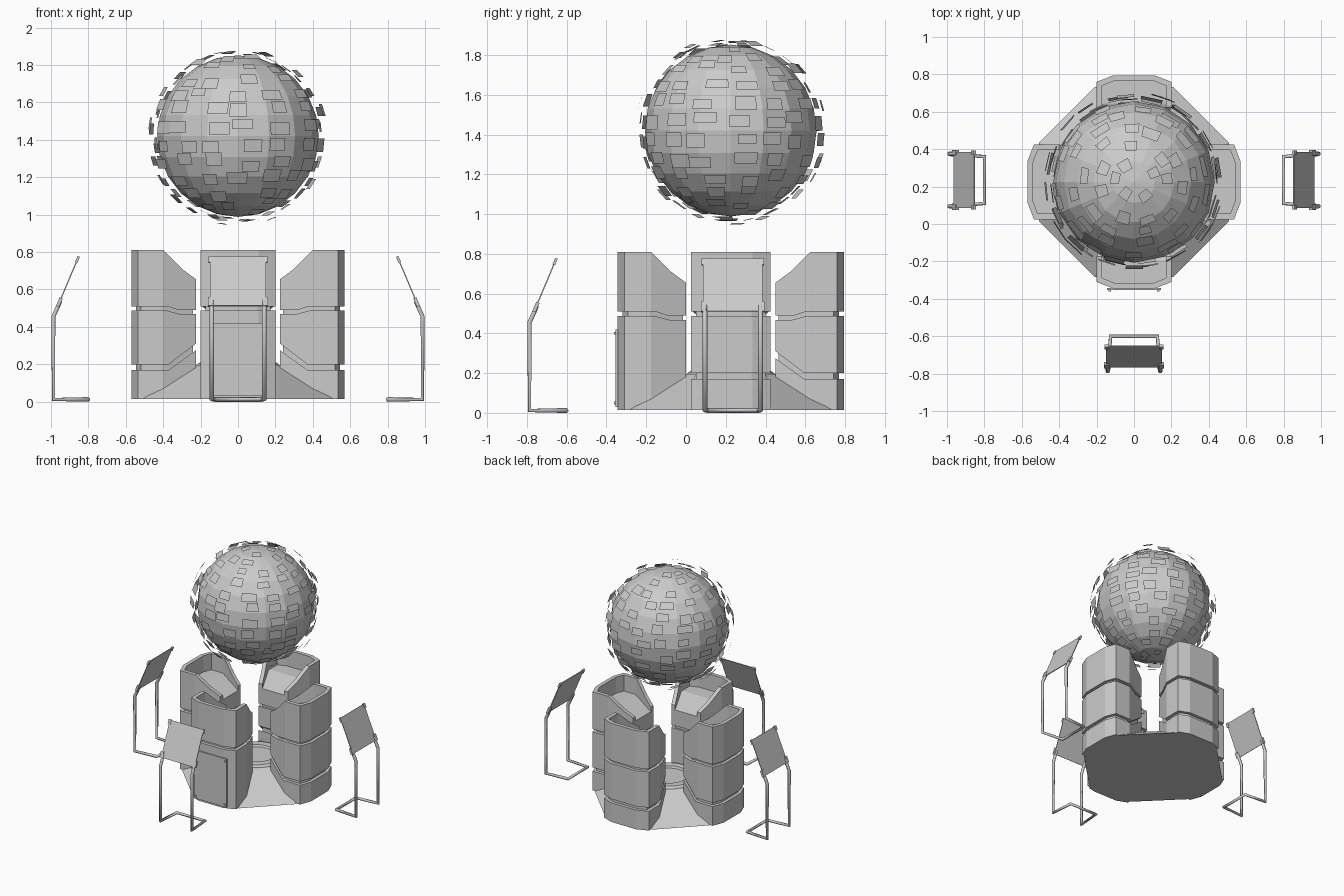
import bpy, bmesh, math, random
from mathutils import Vector, Matrix

if "Cube" in bpy.data.objects:
    bpy.data.objects.remove(bpy.data.objects["Cube"])

random.seed(4)
CENTER = Vector((0, 0.225, 0))


def finish(name, bm, mat=Matrix()):
    bmesh.ops.recalc_face_normals(bm, faces=bm.faces)
    me = bpy.data.meshes.new(name)
    bm.to_mesh(me)
    bm.free()
    ob = bpy.data.objects.new(name, me)
    ob.matrix_world = mat
    bpy.context.collection.objects.link(ob)
    return ob


def place(loc, deg):
    return Matrix.Translation(loc) @ Matrix.Rotation(math.radians(deg), 4, 'Z')


def profile_prism(profile, half):
    """Extrude an (x, z) outline across y."""
    bm = bmesh.new()
    f = bm.faces.new([bm.verts.new((x, -half, z)) for x, z in profile])
    r = bmesh.ops.extrude_face_region(bm, geom=[f])
    vs = [g for g in r['geom'] if isinstance(g, bmesh.types.BMVert)]
    bmesh.ops.translate(bm, verts=vs, vec=(0, 2 * half, 0))
    return bm


def trim_to_plan(bm, inset):
    """Trim a prism to the faceted pod plan (x is the distance from the centre)."""
    half = [((.57, 0), (.57, .11)), ((.57, .11), (.535, .2)),
            ((.535, .2), (.40, .2)), ((.40, .2), (.225, .13))]
    for s in (1, -1):
        for (ax, ay), (bx, by) in half:
            n = Vector((by - ay, -(bx - ax), 0)).normalized()
            p = Vector((ax, ay, 0)) - n * inset
            p.y *= s
            n.y *= s
            bmesh.ops.bisect_plane(bm, geom=bm.verts[:] + bm.edges[:] + bm.faces[:],
                                   plane_co=p, plane_no=n, clear_outer=True)
            bmesh.ops.holes_fill(bm, edges=bm.edges, sides=0)
    return bm


def box(name, size, loc, mat):
    bm = bmesh.new()
    bmesh.ops.create_cube(bm, size=1)
    bmesh.ops.scale(bm, vec=size, verts=bm.verts)
    return finish(name, bm, mat @ Matrix.Translation(loc))


# Pods: three stacked segments around a recessed core, hollow on top
TOP = [(.58, .51), (.58, .81), (.40, .81), (.30, .71), (.225, .655), (.225, .49), (.32, .49), (.38, .51)]
MID = [(.58, .20), (.58, .487), (.38, .487), (.31, .468), (.225, .468), (.225, .31), (.37, .20)]
LOW = [(.58, .015), (.58, .17), (.37, .17), (.225, .275), (.225, .015)]
MID_TALL = [(.58, .015), (.58, .487), (.38, .487), (.31, .468), (.225, .468), (.225, .015)]
CORE = [(.58, .03), (.58, .60), (.24, .60), (.24, .03)]
CAVITY = [(.58, .9), (.58, .68), (.42, .68), (.2, .61), (.2, .9)]
for side, deg in (("front", -90), ("right", 0), ("back", 90), ("left", 180)):
    mat = place(CENTER, deg)
    parts = [("middle", MID_TALL)] if side == "front" else [("middle", MID), ("lower", LOW)]
    for label, prof in parts:
        finish(f"{side}_pod_{label}", trim_to_plan(profile_prism(prof, .3), 0), mat)
    finish(f"{side}_pod_core", trim_to_plan(profile_prism(CORE, .3), .025), mat)
    top = finish(f"{side}_pod_top", trim_to_plan(profile_prism(TOP, .3), 0), mat)
    cutter = finish(f"{side}_pod_cutter", trim_to_plan(profile_prism(CAVITY, .3), .03), mat)
    cutter.hide_render = True
    cutter.display_type = 'WIRE'
    m = top.modifiers.new("cavity", 'BOOLEAN')
    m.object, m.operation, m.solver = cutter, 'DIFFERENCE', 'EXACT'
    bpy.context.view_layer.update()
    baked = bpy.data.meshes.new_from_object(top.evaluated_get(bpy.context.evaluated_depsgraph_get()))
    top.modifiers.clear()
    top.data = baked
    bpy.data.objects.remove(cutter)

# Front access door with corner bolts
door = place((0, -.348, 0), 0)
box("front_door", (.29, .012, .39), (0, 0, .225), door)
for x in (-.13, .13):
    for z in (.05, .40):
        box("door_bolt", (.014, .012, .014), (x, -.008, z), door)

# Sloped base between the pods
bm = bmesh.new()
bmesh.ops.create_cone(bm, segments=8, radius1=.55, radius2=.25, depth=.18, cap_ends=True)
finish("base", bm, place(CENTER + Vector((0, 0, .105)), 22.5))

# Raised ring in the middle of the base
bm = bmesh.new()
loop = [bm.verts.new((r, 0, z)) for r, z in ((.25, .17), (.205, .21), (.15, .21), (.14, .19))]
edges = [bm.edges.new(p) for p in zip(loop, loop[1:])]
bmesh.ops.spin(bm, geom=loop + edges, cent=(0, 0, 0), axis=(0, 0, 1), angle=math.tau,
               steps=24, use_duplicate=False)
bmesh.ops.remove_doubles(bm, verts=bm.verts, dist=1e-4)
finish("base_ring", bm, place(CENTER, 0))

# Faceted globe
GLOBE = CENTER + Vector((0, 0, 1.42))
R = .432
bm = bmesh.new()
bmesh.ops.create_uvsphere(bm, u_segments=16, v_segments=12, radius=R)
finish("globe", bm, Matrix.Translation(GLOBE))

# Floating tiles around the globe
bm = bmesh.new()
ROWS = 14
for row in range(ROWS):
    lat = math.radians(-78 + 156 * row / (ROWS - 1))
    count = max(5, round(math.tau * R * math.cos(lat) / .165))
    start = random.random() * math.tau
    for i in range(count):
        lon = start + math.tau * (i + random.uniform(-.25, .25)) / count
        la = lat + random.uniform(-.05, .05)
        n = Vector((math.cos(la) * math.cos(lon), math.cos(la) * math.sin(lon), math.sin(la)))
        e = Vector((-math.sin(lon), math.cos(lon), 0))
        u = n.cross(e)
        w = random.uniform(.04, .062) * (.45 + .55 * math.cos(la))
        h = random.uniform(.024, .036)
        c = n * (R + random.choice((.012, .025, .045)))
        taper = .1 * math.sin(la)
        bm.faces.new([bm.verts.new(c + e * w * sx * (1 - sy * taper) + u * h * sy)
                      for sx, sy in ((-1, -1), (1, -1), (1, 1), (-1, 1))])
finish("globe_tiles", bm, Matrix.Translation(GLOBE))

# Three panel stands: bent tube frame, tilted panel and corner clamps
TUBE = [(.05, .14, .54), (.038, .14, .51), (.013, .14, .455), (.013, .14, .012), (.2, .125, .012)]
TUBE += [(x, -y, z) for x, y, z in reversed(TUBE)]
for side, loc, deg in (("left", (-1, .235, 0), 0), ("right", (1, .235, 0), 180), ("front", (0, -.8, 0), 90)):
    mat = place(loc, deg)
    cu = bpy.data.curves.new(f"{side}_stand_frame", 'CURVE')
    cu.dimensions = '3D'
    cu.bevel_depth, cu.bevel_resolution = .0125, 1
    cu.use_fill_caps = True
    sp = cu.splines.new('POLY')
    sp.points.add(len(TUBE) - 1)
    for p, co in zip(sp.points, TUBE):
        p.co = (*co, 1)
    ob = bpy.data.objects.new(f"{side}_stand_frame", cu)
    ob.matrix_world = mat
    bpy.context.collection.objects.link(ob)
    tilt = mat @ Matrix.Translation((.092, 0, .643)) @ Matrix.Rotation(math.atan2(.11, .26), 4, 'Y')
    box(f"{side}_stand_panel", (.006, .30, .285), (0, 0, 0), tilt)
    for y in (-.147, .147):
        box(f"{side}_stand_clamp", (.014, .022, .035), (0, y, .128), tilt)
        box(f"{side}_stand_bracket", (.018, .026, .05), (0, y, -.12), tilt)
